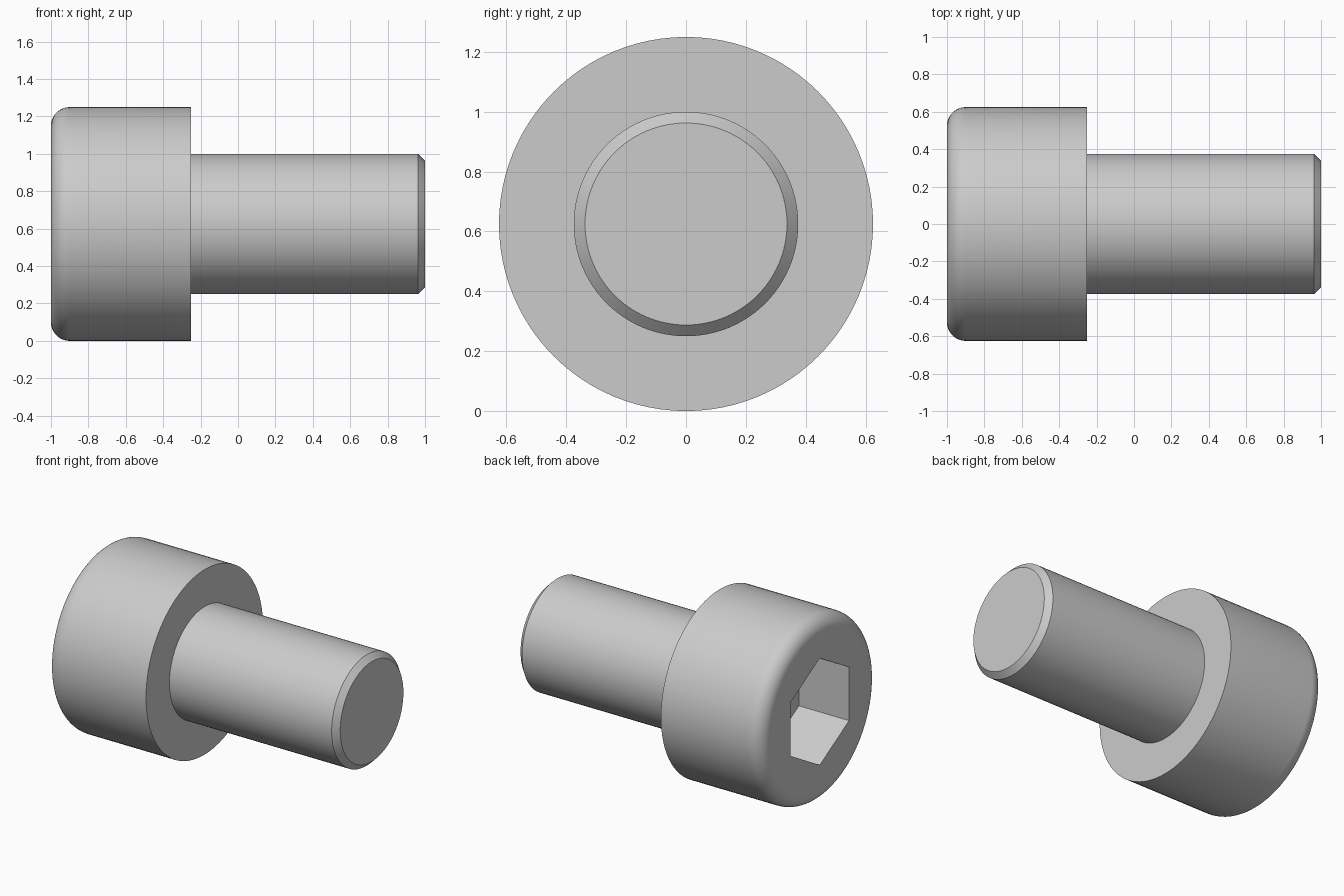
import bpy, bmesh
from math import sin, cos, pi, radians

if "Cube" in bpy.data.objects:
    bpy.data.objects.remove(bpy.data.objects["Cube"])

N = 96            # segments round the axis (multiple of 6)
AXIS_Z = 0.625    # height of the screw axis
HEAD_R, SHANK_R = 0.625, 0.375
FILLET, CHAMFER = 0.1, 0.0375
HEX_APOTHEM, HEX_DEPTH = 0.3125, 0.375


def hexagon(a):
    """Radius of the hex socket at angle a, with corners pointing up and down."""
    return HEX_APOTHEM / cos(a % (pi / 3) - pi / 6)


def circle(r):
    return lambda a: r


# Sections along the axis: socket floor, socket mouth, rounded head, shank, chamfer
sections = [(-1 + HEX_DEPTH, hexagon), (-1, hexagon)]
for i in range(11):
    t = i / 10 * pi / 2
    sections.append((-1 + FILLET * (1 - cos(t)),
                     circle(HEAD_R - FILLET * (1 - sin(t)))))
sections += [(-0.25, circle(HEAD_R)), (-0.25, circle(SHANK_R)),
             (1 - CHAMFER, circle(SHANK_R)), (1, circle(SHANK_R - CHAMFER))]

# Skin the sections into one closed body
bm = bmesh.new()
rings = []
for x, radius in sections:
    ring = []
    for k in range(N):
        a = 2 * pi * k / N
        r = radius(a + 1e-9)
        ring.append(bm.verts.new((x, r * sin(a), AXIS_Z + r * cos(a))))
    rings.append(ring)
for low, high in zip(rings, rings[1:]):
    for k in range(N):
        j = (k + 1) % N
        bm.faces.new((low[k], low[j], high[j], high[k]))
bm.faces.new(rings[0])     # socket floor
bm.faces.new(rings[-1])    # shank tip
bmesh.ops.recalc_face_normals(bm, faces=bm.faces)

mesh = bpy.data.meshes.new("socket_head_screw")
bm.to_mesh(mesh)
bm.free()
screw = bpy.data.objects.new("socket_head_screw", mesh)
bpy.context.collection.objects.link(screw)

# Smooth round surfaces, crisp shoulder, chamfer and socket edges
bpy.context.view_layer.objects.active = screw
screw.select_set(True)
bpy.ops.object.shade_smooth_by_angle(angle=radians(25))
